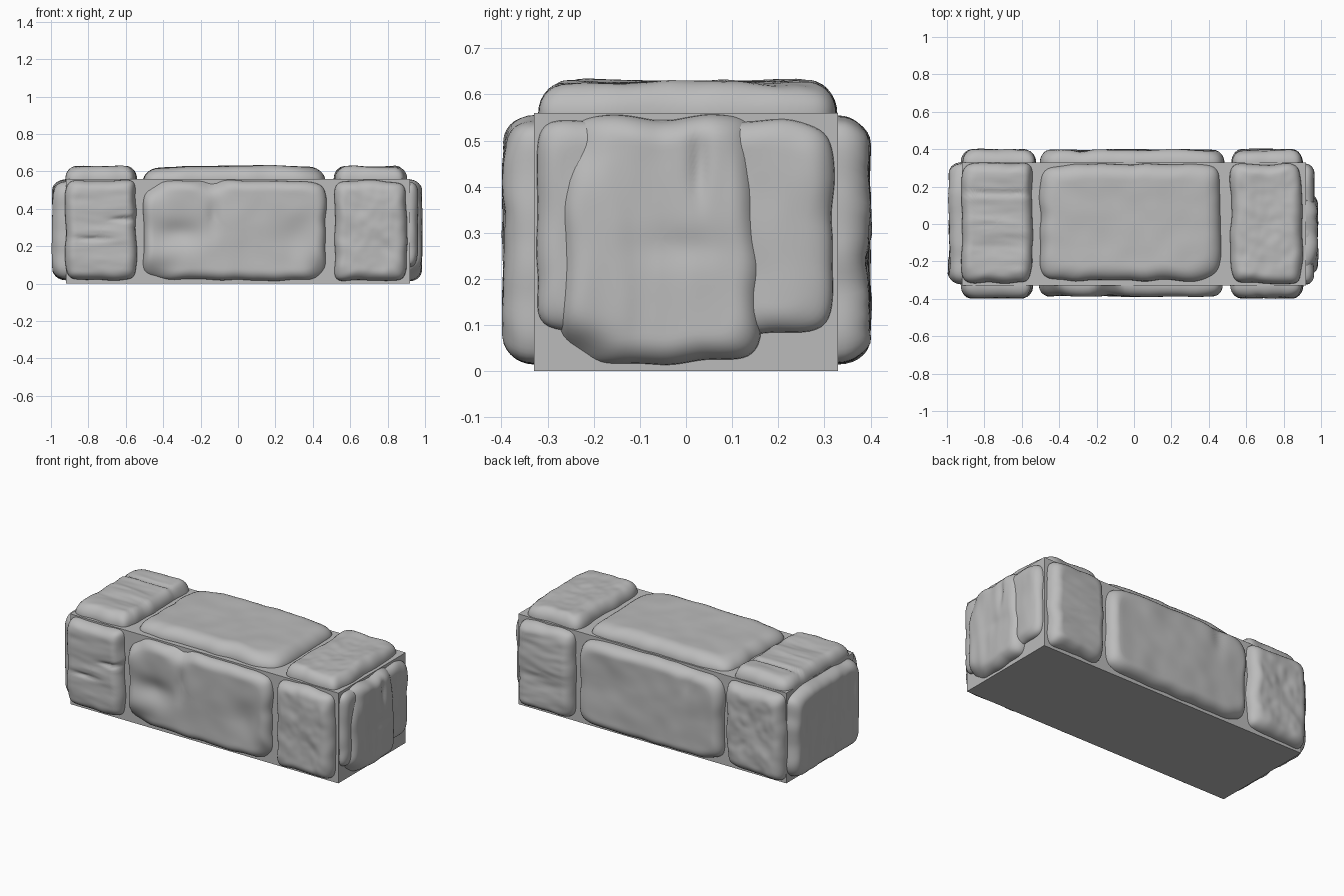
import bpy, math
from mathutils import Vector, noise

cube = bpy.data.objects.get("Cube")
if cube:
    bpy.data.objects.remove(cube, do_unlink=True)

HX, HY, HZ = 0.92, 0.33, 0.56          # half length, half depth, height of the core
SEGS, BEVEL_RINGS, INNER_RINGS = 120, 7, 18

grey = bpy.data.materials.new("stone grey")
grey.use_nodes = True
colour = (0.5, 0.5, 0.5, 1)
grey.diffuse_color = colour
grey.node_tree.nodes["Principled BSDF"].inputs["Base Color"].default_value = colour

# Each side maps (along, across, height) to model space; the flag flips the winding
SIDES = {
    "front": (lambda u, v, h: (u, -HY - h, v), False),
    "back": (lambda u, v, h: (u, HY + h, v), True),
    "top": (lambda u, v, h: (u, v, HZ + h), False),
    "right_end": (lambda u, v, h: (HX + h, u, v), False),
    "left_end": (lambda u, v, h: (-HX - h, u, v), True),
}


def add_mesh(name, verts, faces, smooth):
    mesh = bpy.data.meshes.new(name)
    mesh.from_pydata(verts, [], faces)
    mesh.materials.append(grey)
    if smooth:
        mesh.shade_smooth()
    obj = bpy.data.objects.new(name, mesh)
    bpy.context.collection.objects.link(obj)
    return obj


def square_rim(i):
    """Point on the rim of a unit square, pulled in to a rounded square."""
    q, f = divmod(4 * i / SEGS, 1)
    s, t = 1, 2 * f - 1
    for _ in range(int(q)):
        s, t = -t, s
    n = 9
    k = (abs(s) ** n + abs(t) ** n) ** (1 / n)
    return s / k, t / k


def stone(name, side, u0, u1, v0, v1, depth, seed, grain=(6, 6), rough=0.008,
          dents=(), bevel=0.055):
    """A worn pillow of stone; dents are (u, v, radius u, radius v, amount)."""
    place, flip = SIDES[side]
    cu, cv, a, b = (u0 + u1) / 2, (v0 + v1) / 2, (u1 - u0) / 2, (v1 - v0) / 2
    rings = [(0, 1, -0.02)]
    for r in range(BEVEL_RINGS + 1):
        ang = r / BEVEL_RINGS * math.pi / 2
        rings.append((bevel * (1 - math.cos(ang)), 1, math.sin(ang)))
    rings += [(bevel, 1 - r / INNER_RINGS, 1) for r in range(1, INNER_RINGS)]

    def vertex(s, t, inset, scale, rise):
        wob = 0.012 * noise.noise(Vector((s * a * 9, t * b * 9, seed * 7.3)))
        u = cu + s * (a - inset + wob) * scale
        v = cv + t * (b - inset + wob) * scale
        if rise < 0:
            return place(u, v, rise)
        p = Vector((u * grain[0], v * grain[1], seed * 3.1))
        bump = noise.noise(p) + 0.4 * noise.noise(p * 2.3)
        h = depth * rise + rough * bump * rise
        for du, dv, ru, rv, amount in dents:
            h -= amount * math.exp(-((u - du) / ru) ** 2 - ((v - dv) / rv) ** 2)
        return place(u, v, max(h, -0.02))

    verts = [vertex(*square_rim(i), *ring) for ring in rings for i in range(SEGS)]
    verts.append(vertex(0, 0, bevel, 0, 1))
    faces, last = [], len(rings) - 1
    for r in range(last):
        for i in range(SEGS):
            j = (i + 1) % SEGS
            faces.append((r * SEGS + i, r * SEGS + j, (r + 1) * SEGS + j, (r + 1) * SEGS + i))
    for i in range(SEGS):
        faces.append((last * SEGS + i, last * SEGS + (i + 1) % SEGS, len(verts) - 1))
    if flip:
        faces = [f[::-1] for f in faces]
    return add_mesh(name, verts, faces, True)


# Plain block that carries the stones
corners = [(x, y, z) for z in (0, HZ) for x, y in
           ((-HX, -HY), (HX, -HY), (HX, HY), (-HX, HY))]
add_mesh("core_block", corners,
         [(3, 2, 1, 0), (4, 5, 6, 7)] + [(i, (i + 1) % 4, (i + 1) % 4 + 4, i + 4) for i in range(4)],
         False)

STRIPES, EVEN, BROAD = (3, 13), (9, 9), (4, 4)

# Front stones: the left one is split by a crease, the middle one is hollowed
stone("front_stone_a", "front", -0.92, -0.545, 0.02, 0.55, 0.065, 1, STRIPES, 0.008,
      [(-0.57, 0.345, 0.09, 0.012, 0.025), (-0.78, 0.24, 0.1, 0.012, 0.012),
       (-0.54, 0.46, 0.02, 0.09, 0.03)])
stone("front_stone_middle", "front", -0.505, 0.47, 0.02, 0.55, 0.058, 2, BROAD, 0.008,
      [(-0.14, 0.55, 0.06, 0.05, 0.05), (-0.32, 0.27, 0.14, 0.07, 0.03),
       (0.3, 0.26, 0.1, 0.1, 0.02), (-0.49, 0.54, 0.09, 0.06, 0.06),
       (-0.13, 0.36, 0.03, 0.1, 0.014), (-0.45, 0.05, 0.12, 0.07, 0.035),
       (0.45, 0.05, 0.06, 0.09, 0.035)])
stone("front_stone_b", "front", 0.515, 0.9, 0.02, 0.55, 0.064, 3, EVEN, 0.008)

# Back stones
stone("back_stone_a", "back", -0.92, -0.53, 0.02, 0.55, 0.066, 4, EVEN, 0.01)
stone("back_stone_middle", "back", -0.5, 0.485, 0.02, 0.55, 0.068, 5, BROAD, 0.01,
      [(-0.28, 0.48, 0.04, 0.1, 0.012), (0.42, 0.3, 0.12, 0.2, 0.012)])
stone("back_stone_b", "back", 0.525, 0.9, 0.02, 0.55, 0.066, 6, STRIPES, 0.01)

# Top stones
stone("top_stone_a", "top", -0.92, -0.545, -0.315, 0.325, 0.065, 7, STRIPES, 0.009,
      [(-0.75, 0.165, 0.3, 0.012, 0.012), (-0.54, 0.27, 0.02, 0.09, 0.025)])
stone("top_stone_middle", "top", -0.505, 0.46, -0.305, 0.32, 0.07, 8, BROAD, 0.007,
      [(-0.5, 0, 0.2, 0.5, 0.015), (0.48, 0, 0.15, 0.5, 0.015)], 0.08)
stone("top_stone_b", "top", 0.515, 0.9, -0.315, 0.32, 0.065, 9, EVEN, 0.008)

# End stones: one broad pillow, and one made of a thin slab with a raised slab on it
stone("left_end_stone", "left_end", -0.32, 0.325, 0.02, 0.55, 0.068, 10, (13, 3), 0.01)
stone("right_end_stone", "right_end", -0.32, 0.318, 0.08, 0.545, 0.042, 11, (9, 4), 0.008)
stone("right_end_raised_slab", "right_end", -0.27, 0.16, 0.02, 0.55, 0.064, 12, (8, 3), 0.008,
      [(0.17, 0.52, 0.07, 0.12, 0.04), (-0.27, 0.03, 0.1, 0.05, 0.06),
       (0.03, 0.45, 0.02, 0.08, 0.015), (0.0, 0.27, 0.1, 0.04, 0.008),
       (-0.25, 0.5, 0.07, 0.07, 0.03)])
